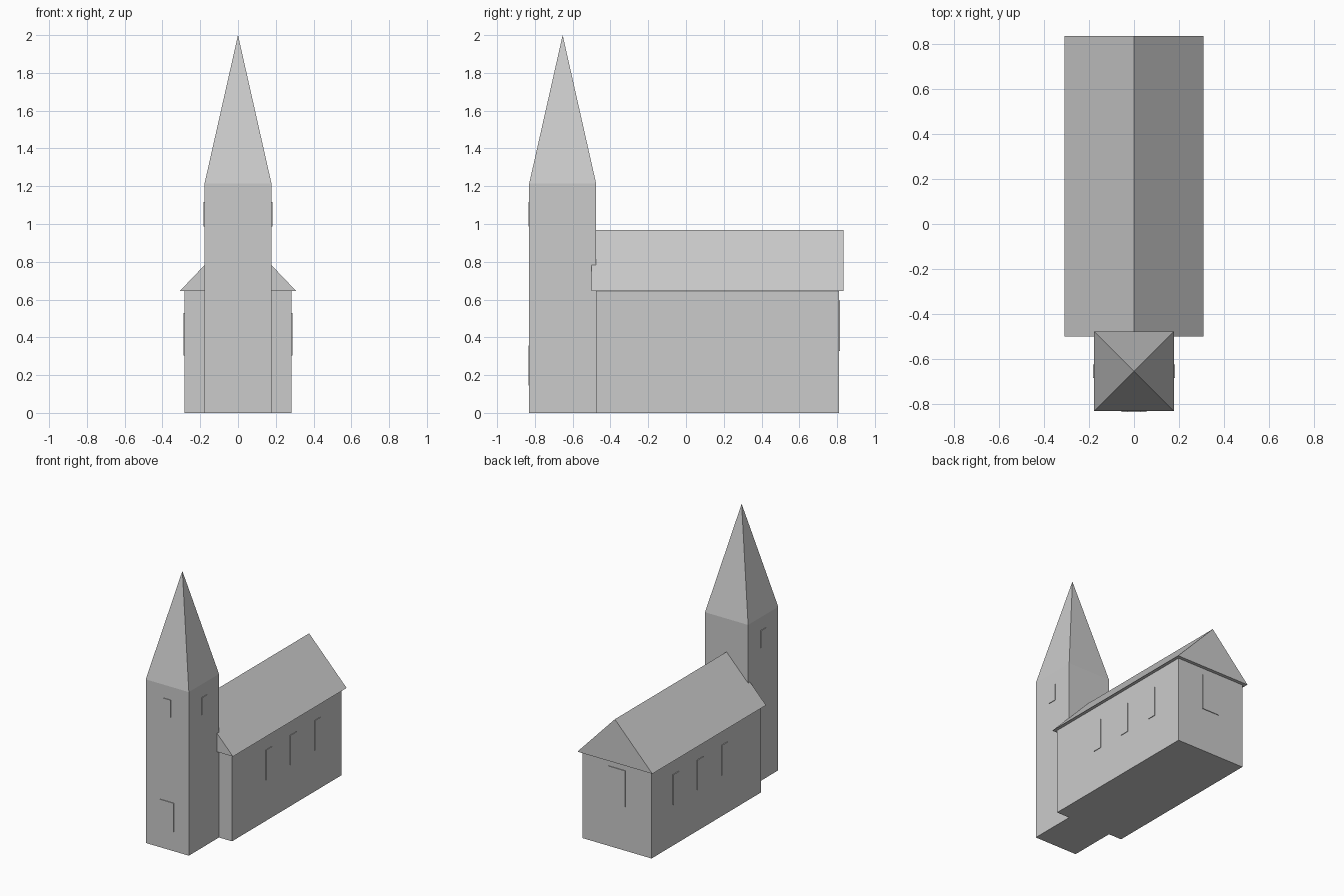
import bpy
import bmesh
from mathutils import Vector

cube = bpy.data.objects.get("Cube")
if cube:
    bpy.data.objects.remove(cube, do_unlink=True)

stone = bpy.data.materials.new("stone grey")
stone.use_nodes = True
grey = (0.6, 0.6, 0.6, 1)
stone.diffuse_color = grey
stone.node_tree.nodes["Principled BSDF"].inputs["Base Color"].default_value = grey

# Main dimensions
TOWER_HALF, TOWER_Y, TOWER_TOP = 0.177, -0.653, 1.215
NAVE_HALF, NAVE_FRONT, NAVE_BACK, EAVES = 0.284, -0.476, 0.81, 0.645
PLATE = 0.005


def finish(name, bm):
    bmesh.ops.recalc_face_normals(bm, faces=bm.faces)
    mesh = bpy.data.meshes.new(name)
    bm.to_mesh(mesh)
    bm.free()
    mesh.materials.append(stone)
    obj = bpy.data.objects.new(name, mesh)
    bpy.context.collection.objects.link(obj)
    return obj


def box(name, low, high):
    low, high = Vector(low), Vector(high)
    bm = bmesh.new()
    bmesh.ops.create_cube(bm, size=1)
    bmesh.ops.scale(bm, vec=high - low, verts=bm.verts)
    bmesh.ops.translate(bm, vec=(low + high) / 2, verts=bm.verts)
    return finish(name, bm)


def side_plates(name, wall, y, half, z0, z1):
    """Matching plates on the left and right walls."""
    for side, sign in (("left", 1), ("right", -1)):
        a, b = sorted((sign * wall, sign * (wall + PLATE)))
        box(f"{side}_{name}", (a, y - half, z0), (b, y + half, z1))


def end_plate(name, wall, sign, half, z0, z1):
    """Plate on a front (sign -1) or back (sign 1) wall."""
    a, b = sorted((wall, wall + sign * PLATE))
    box(name, (-half, a, z0), (half, b, z1))


# Tower and spire
tower_front, tower_back = TOWER_Y - TOWER_HALF, TOWER_Y + TOWER_HALF
box("tower", (-TOWER_HALF, tower_front, 0), (TOWER_HALF, tower_back, TOWER_TOP))

bm = bmesh.new()
base = [bm.verts.new((sx * TOWER_HALF, TOWER_Y + sy * TOWER_HALF, TOWER_TOP))
        for sx, sy in ((-1, -1), (1, -1), (1, 1), (-1, 1))]
tip = bm.verts.new((0, TOWER_Y, 2))
bm.faces.new(base)
for i in range(4):
    bm.faces.new((base[i], base[(i + 1) % 4], tip))
finish("spire", bm)

# Nave walls and overhanging gable roof
box("nave", (-NAVE_HALF, NAVE_FRONT, 0), (NAVE_HALF, NAVE_BACK, EAVES))

bm = bmesh.new()
gable = bm.faces.new([bm.verts.new((x, -0.499, z))
                      for x, z in ((-0.308, EAVES), (0.308, EAVES), (0, 0.968))])
grown = bmesh.ops.extrude_face_region(bm, geom=[gable], use_keep_orig=True)
bmesh.ops.translate(bm, vec=(0, 1.334, 0),
                    verts=[v for v in grown["geom"] if isinstance(v, bmesh.types.BMVert)])
finish("nave_roof", bm)

# Windows and door
for number, y in enumerate((-0.045, 0.241, 0.527), 1):
    side_plates(f"nave_window_{number}", NAVE_HALF, y, 0.035, 0.305, 0.528)
side_plates("tower_window", TOWER_HALF, TOWER_Y, 0.03, 0.988, 1.117)
end_plate("front_tower_window", tower_front, -1, 0.03, 0.988, 1.117)
end_plate("front_door", tower_front, -1, 0.056, 0.146, 0.358)
end_plate("back_window", NAVE_BACK, 1, 0.07, 0.327, 0.595)
